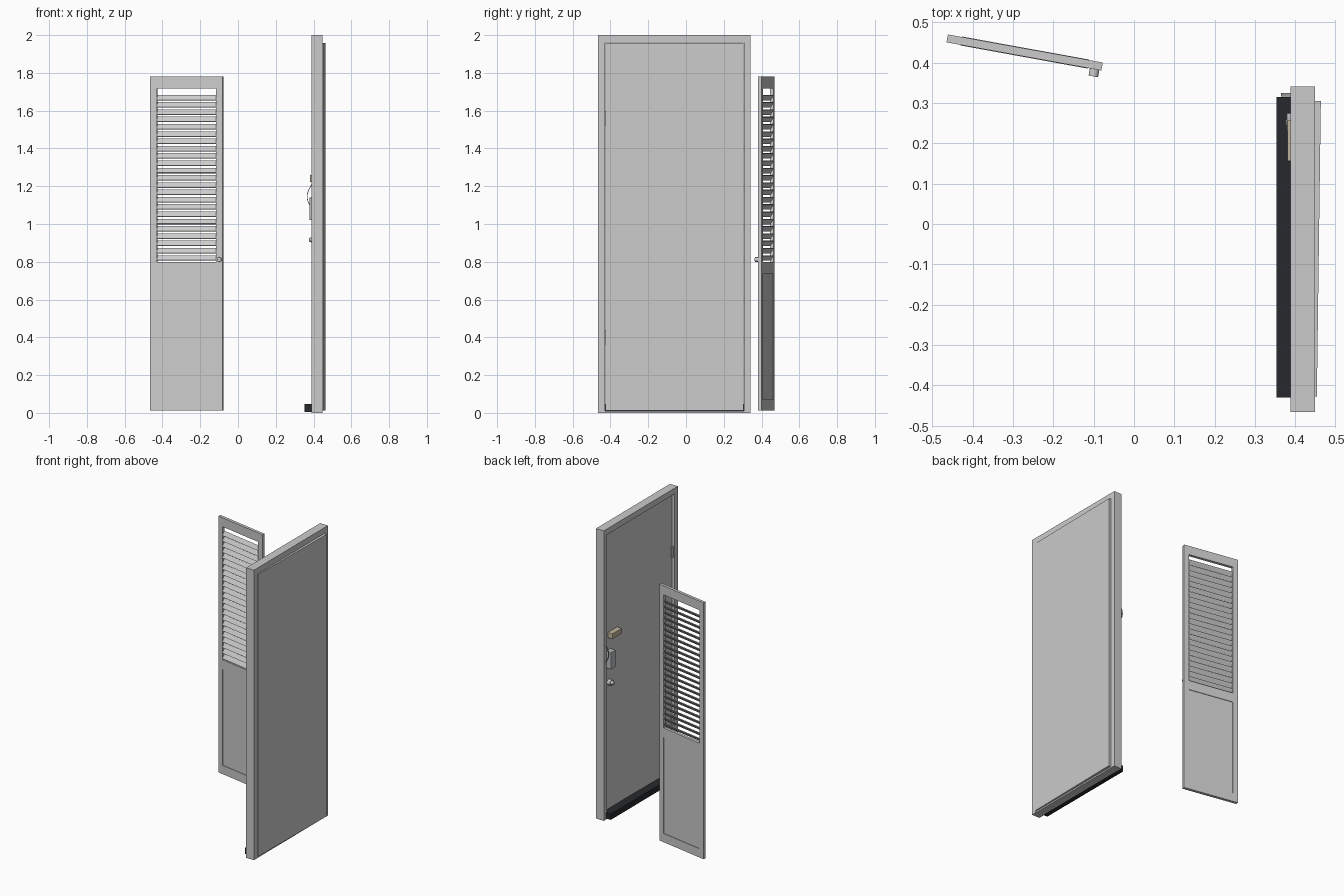
import bpy, math
from mathutils import Matrix, Vector

if "Cube" in bpy.data.objects:
    bpy.data.objects.remove(bpy.data.objects["Cube"])


def material(name, rgb):
    m = bpy.data.materials.new(name)
    m.diffuse_color = (*rgb, 1)
    m.use_nodes = True
    m.node_tree.nodes["Principled BSDF"].inputs["Base Color"].default_value = m.diffuse_color
    return m


BLACK = material("black_rubber", (0.02, 0.022, 0.025))
BRASS = material("pale_brass", (0.52, 0.46, 0.34))
STEEL = material("steel", (0.5, 0.51, 0.53))


def add_mesh(name, verts, faces, mat=None):
    me = bpy.data.meshes.new(name)
    me.from_pydata(verts, [], faces)
    ob = bpy.data.objects.new(name, me)
    bpy.context.collection.objects.link(ob)
    if mat:
        me.materials.append(mat)
    return ob


def box(name, x, y, z, mat=None, bevel=0):
    verts = [(a, b, c) for a in x for b in y for c in z]
    faces = [(0, 1, 3, 2), (4, 6, 7, 5), (0, 4, 5, 1), (2, 3, 7, 6), (0, 2, 6, 4), (1, 5, 7, 3)]
    ob = add_mesh(name, verts, faces, mat)
    if bevel:
        mod = ob.modifiers.new("bevel", 'BEVEL')
        mod.width, mod.segments = bevel, 2
    return ob


def prism(name, profile, y0, y1, mat=None):
    """Extrude an x-z outline along y."""
    n = len(profile)
    verts = [(x, y, z) for y in (y0, y1) for x, z in profile]
    faces = [tuple(range(n)), tuple(range(2 * n - 1, n - 1, -1))]
    faces += [(i, i + n, (i + 1) % n + n, (i + 1) % n) for i in range(n)]
    return add_mesh(name, verts, faces, mat)


def rod(name, centre, axis, radius, length, mat=None, tip=None):
    bpy.ops.mesh.primitive_cone_add(vertices=20, radius1=radius, radius2=radius if tip is None else tip,
                                    depth=length, location=centre)
    ob = bpy.context.object
    ob.name = name
    ob.rotation_euler = Vector(axis).to_track_quat('Z', 'Y').to_euler()
    bpy.ops.object.shade_smooth_by_angle()
    if mat:
        ob.data.materials.append(mat)
    return ob


# Door frame: one continuous U shape plus a low sill
outer = [(-0.466, 0), (-0.466, 2), (0.341, 2), (0.341, 0)]
inner = [(-0.43, 0), (-0.43, 1.96), (0.307, 1.96), (0.307, 0)]
ring = outer + inner
verts = [(x, y, z) for x in (0.388, 0.448) for y, z in ring]
faces = []
for i in range(3):
    faces += [(i, i + 1, i + 5, i + 4), (i + 8, i + 12, i + 13, i + 9),
              (i, i + 8, i + 9, i + 1), (i + 4, i + 5, i + 13, i + 12)]
faces += [(0, 4, 12, 8), (3, 11, 15, 7)]
add_mesh("door_frame", verts, faces)
box("door_sill", (0.39, 0.447), (-0.43, 0.307), (0, 0.01))

# Door leaf, slightly ajar
leaf = box("door_leaf", (-0.023, 0.023), (-0.366, 0.366), (0.012, 1.957))
leaf.location = (0.435, -0.061, 0)
leaf.rotation_euler.z = math.radians(-0.77)

# Black threshold step
box("threshold", (0.353, 0.412), (-0.43, 0.315), (0.006, 0.046), BLACK)

# Hinges
for z in (0.4, 1.56):
    rod("hinge", (0.402, -0.424, z), (0, 0, 1), 0.007, 0.075, STEEL)

# Lock hardware
box("deadbolt_case", (0.38, 0.418), (0.155, 0.257), (1.222, 1.26), BRASS, 0.003)
box("lock_case", (0.378, 0.418), (0.228, 0.275), (1.02, 1.14), STEEL, 0.004)
rod("door_knob_rose", (0.403, 0.25, 0.916), (-1, 0, 0), 0.02, 0.024, STEEL)
rod("door_knob", (0.384, 0.25, 0.916), (-1, 0, 0), 0.016, 0.018, STEEL, 0.008)

# Curved guard strip beside the lock
arc = [(0.389 - 0.025 * math.sin(math.pi * i / 10), 1.08 + 0.013 * i) for i in range(11)]
prism("guard_strip", arc + [(x + 0.004, z) for x, z in reversed(arc)], 0.316, 0.324, STEEL)

# Louvred panel, built along local x then turned into place
parts = [
    box("stile_left", (-0.195, -0.159), (-0.01, 0.01), (0.012, 1.78)),
    box("stile_right", (0.159, 0.195), (-0.01, 0.01), (0.012, 1.78)),
    box("top_rail", (-0.159, 0.159), (-0.01, 0.01), (1.718, 1.78)),
    box("middle_rail", (-0.159, 0.159), (-0.01, 0.01), (0.735, 0.8)),
    box("bottom_rail", (-0.159, 0.159), (-0.01, 0.01), (0.012, 0.072)),
    box("lower_panel", (-0.16, 0.16), (-0.006, 0.006), (0.07, 0.737)),
    rod("panel_knob", (0.178, -0.018, 0.812), (0, -1, 0), 0.012, 0.02),
]
for i in range(23):
    slat = box("louvre_slat", (-0.16, 0.16), (-0.0025, 0.0025), (-0.016, 0.016))
    slat.location.z = 0.82 + i * 0.0386
    slat.rotation_euler.x = math.radians(-35)
    parts.append(slat)
place = Matrix.Translation((-0.271, 0.425, 0)) @ Matrix.Rotation(math.radians(-10.3), 4, 'Z')
for ob in parts:
    ob.matrix_world = place @ ob.matrix_basis
